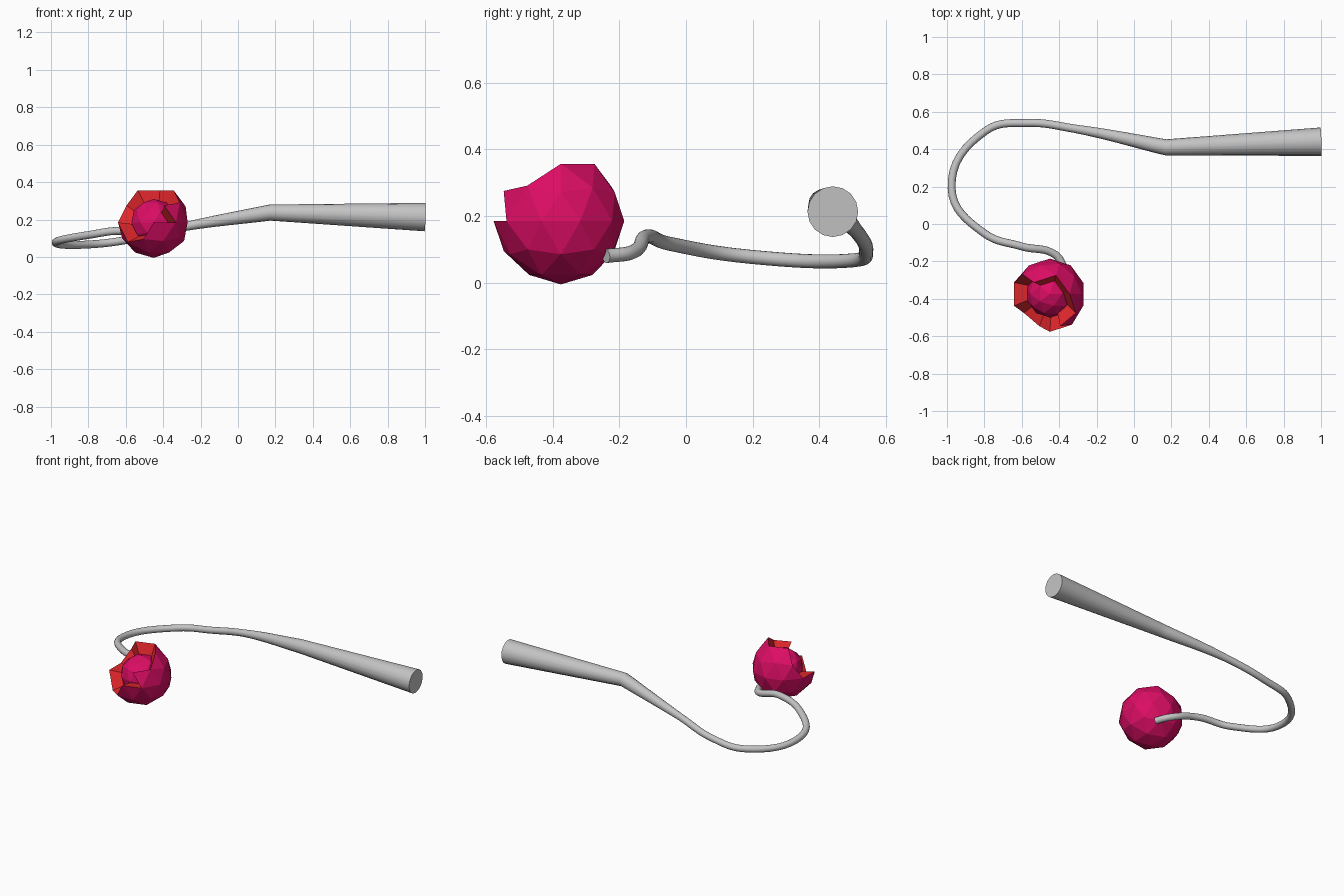
import bpy, bmesh, math
from mathutils import Vector

if "Cube" in bpy.data.objects:
    bpy.data.objects.remove(bpy.data.objects["Cube"])


def material(name, rgb):
    m = bpy.data.materials.new(name)
    m.diffuse_color = (*rgb, 1)
    m.use_nodes = True
    m.node_tree.nodes["Principled BSDF"].inputs["Base Color"].default_value = m.diffuse_color
    return m


GREY = material("stem grey", (0.55, 0.55, 0.55))
PINK = material("petal magenta", (0.72, 0.004, 0.13))
RED = material("petal red", (0.75, 0.02, 0.025))
CENTRE = Vector((-0.45, -0.375, 0.185))
AXIS = Vector((-0.45, -0.55, 0.7)).normalized()   # direction the flower opens


def add(name, bm, mats):
    me = bpy.data.meshes.new(name)
    bmesh.ops.recalc_face_normals(bm, faces=bm.faces)
    bm.to_mesh(me)
    bm.free()
    ob = bpy.data.objects.new(name, me)
    for m in mats:
        me.materials.append(m)
    bpy.context.collection.objects.link(ob)
    return ob


# outer petals: low-poly ball cut open, with a red throat folded inwards
bm = bmesh.new()
bmesh.ops.create_icosphere(bm, subdivisions=2, radius=0.19)
top = [f for f in bm.faces if f.calc_center_median().normalized().dot(AXIS) > 0.42]
bmesh.ops.delete(bm, geom=top, context='FACES')
rim = [e for e in bm.edges if e.is_boundary]
for v in {v for e in rim for v in e.verts}:
    v.co *= 1.06
new = bmesh.ops.extrude_edge_only(bm, edges=rim)["geom"]
for g in new:
    if isinstance(g, bmesh.types.BMVert):
        g.co = g.co * 0.58 - AXIS * 0.015
    elif isinstance(g, bmesh.types.BMFace):
        g.material_index = 1
bmesh.ops.translate(bm, verts=bm.verts, vec=CENTRE)
add("outer_petals", bm, [PINK, RED])

# inner bud
bm = bmesh.new()
bmesh.ops.create_icosphere(bm, subdivisions=2, radius=0.125)
bmesh.ops.translate(bm, verts=bm.verts, vec=CENTRE)
add("inner_bud", bm, [PINK])

# stem: tapered round tube, thick at the cut end
path = [
    (1.0, 0.44, 0.213, 0.076), (0.17, 0.41, 0.237, 0.043),
    (-0.32, 0.51, 0.155, 0.022), (-0.57, 0.54, 0.095, 0.021),
    (-0.79, 0.50, 0.067, 0.021), (-0.975, 0.19, 0.078, 0.021),
    (-0.80, -0.05, 0.117, 0.021), (-0.60, -0.12, 0.138, 0.021),
    (-0.42, -0.165, 0.09, 0.021), (-0.37, -0.24, 0.08, 0.021),
]
cu = bpy.data.curves.new("stem", 'CURVE')
cu.dimensions = '3D'
cu.bevel_depth = 1.0
cu.bevel_resolution = 6
cu.resolution_u = 8
cu.use_fill_caps = True
sp = cu.splines.new('BEZIER')
sp.bezier_points.add(len(path) - 1)
for i, (p, (x, y, z, r)) in enumerate(zip(sp.bezier_points, path)):
    p.co = (x, y, z)
    p.radius = r
    p.handle_left_type = p.handle_right_type = 'VECTOR' if i < 2 else 'AUTO'
stem = bpy.data.objects.new("stem", cu)
cu.materials.append(GREY)
bpy.context.collection.objects.link(stem)
bpy.context.view_layer.objects.active = stem
stem.select_set(True)
bpy.ops.object.convert(target='MESH')
bpy.ops.object.shade_smooth_by_angle(angle=math.radians(40))
